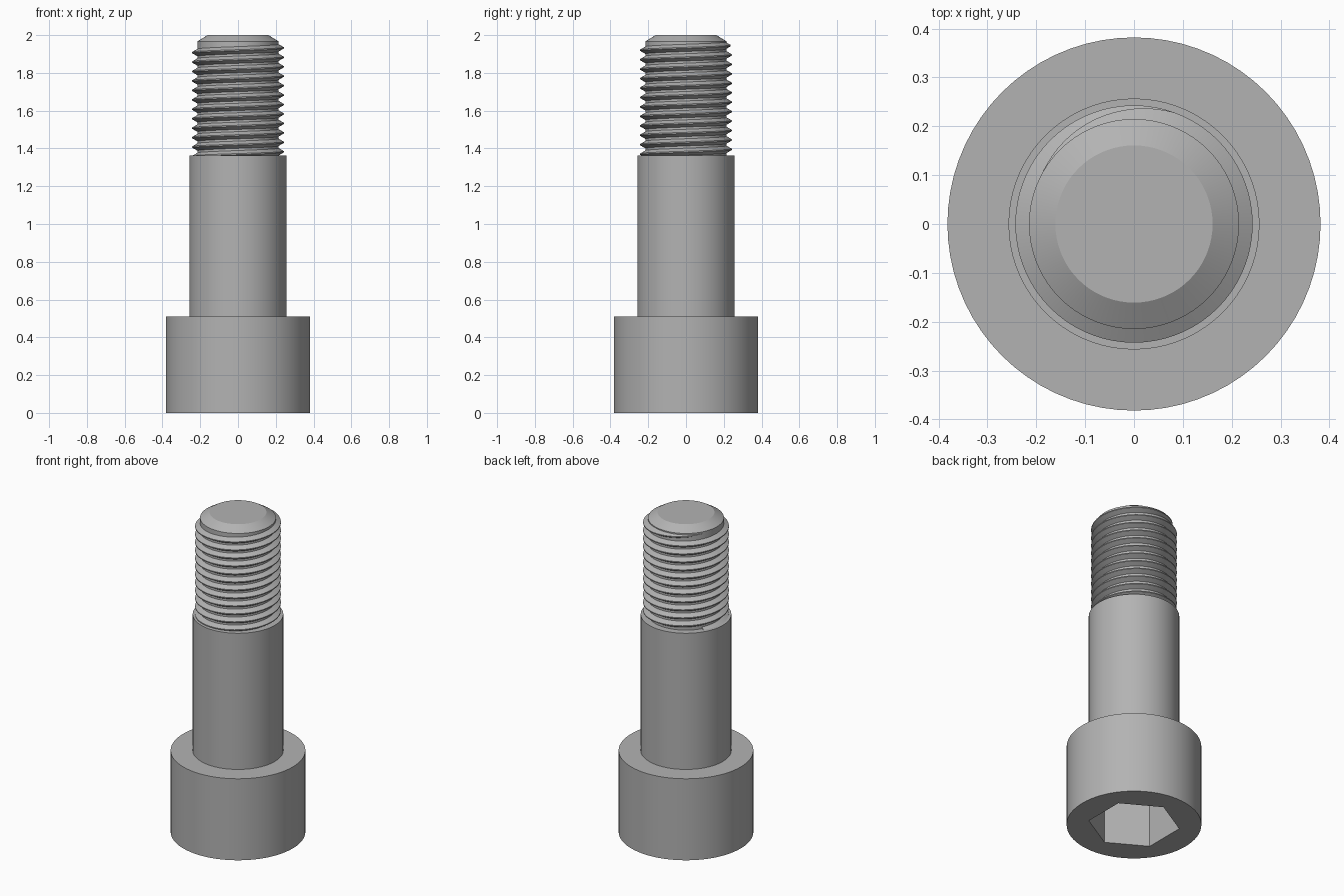
import bpy, bmesh, math
from math import cos, sin, tan, pi, radians

cube = bpy.data.objects.get("Cube")
if cube:
    bpy.data.objects.remove(cube, do_unlink=True)

SEGMENTS = 72
GREY = (0.45, 0.45, 0.45, 1)

steel = bpy.data.materials.new("steel_grey")
steel.use_nodes = True
steel.diffuse_color = GREY
steel.node_tree.nodes["Principled BSDF"].inputs["Base Color"].default_value = GREY


def finish(bm, name):
    """Turn a bmesh into a smooth-shaded steel object."""
    bmesh.ops.recalc_face_normals(bm, faces=bm.faces)
    mesh = bpy.data.meshes.new(name)
    bm.to_mesh(mesh)
    bm.free()
    mesh.materials.append(steel)
    obj = bpy.data.objects.new(name, mesh)
    bpy.context.collection.objects.link(obj)
    bpy.ops.object.select_all(action='DESELECT')
    obj.select_set(True)
    bpy.context.view_layer.objects.active = obj
    bpy.ops.object.shade_smooth_by_angle(angle=radians(25))
    return obj


def bridge(bm, a, b, closed=True):
    """Join two equal vertex loops with quads."""
    n = len(a)
    for i in range(n):
        j = (i + 1) % n
        bm.faces.new((a[i], a[j], b[j], b[i]))


def ring(bm, radius, z, sides=SEGMENTS, turn=0.0):
    return [bm.verts.new((radius * cos(turn + 2 * pi * i / sides),
                          radius * sin(turn + 2 * pi * i / sides), z))
            for i in range(sides)]


# Bolt body: head, shoulder, thread core and chamfered tip
HEAD_R, SHOULDER_R, ROOT_R, TIP_R = 0.382, 0.257, 0.215, 0.161
HEAD_TOP, SHOULDER_TOP, CHAMFER_Z = 0.51, 1.362, 1.967
profile = [(HEAD_R, 0), (HEAD_R, HEAD_TOP), (SHOULDER_R, HEAD_TOP),
           (SHOULDER_R, SHOULDER_TOP), (ROOT_R, SHOULDER_TOP),
           (ROOT_R, CHAMFER_Z), (TIP_R, 2)]
bm = bmesh.new()
rings = [ring(bm, r, z) for r, z in profile]
for low, high in zip(rings, rings[1:]):
    bridge(bm, low, high)
bm.faces.new(rings[-1])

# Hexagonal socket sunk into the underside of the head
SOCKET_R, SOCKET_DEPTH = 0.26, 0.31
mouth = ring(bm, SOCKET_R, 0, 6, radians(30))
floor = ring(bm, SOCKET_R, SOCKET_DEPTH, 6, radians(30))
bridge(bm, mouth, floor)
bm.faces.new(floor)
# Flat underside: one sector from each socket edge to the head rim
step = SEGMENTS // 6
first = SEGMENTS // 12
for k in range(6):
    arc = [rings[0][(first + k * step + i) % SEGMENTS] for i in range(step + 1)]
    bm.faces.new(arc + [mouth[(k + 1) % 6], mouth[k]])
finish(bm, "bolt_body")

# Screw thread: tooth section swept up a right-handed helix, fading out on top
PITCH, DEPTH, CREST = 0.05, 0.028, 0.003
TOP_ANGLE, TOP_Z = radians(90), 1.945
FADE = radians(80)
TURNS = 12
end = TOP_ANGLE + radians(60)
count = TURNS * SEGMENTS
bm = bmesh.new()
previous = None
for s in range(count + 1):
    t = end - 2 * pi * (count - s) / SEGMENTS
    z = TOP_Z + PITCH * (t - TOP_ANGLE) / (2 * pi)
    height = DEPTH * min(1, max(0.02, (end - t) / FADE))
    half = CREST + height * tan(radians(30))
    inner = ROOT_R - 0.004
    section = [(inner, -half), (ROOT_R, -half), (ROOT_R + height, -CREST),
               (ROOT_R + height, CREST), (ROOT_R, half), (inner, half)]
    current = [bm.verts.new((r * cos(t), r * sin(t), z + dz)) for r, dz in section]
    if previous:
        bridge(bm, previous, current)
    else:
        bm.faces.new(current)
    previous = current
bm.faces.new(previous)
finish(bm, "screw_thread")
